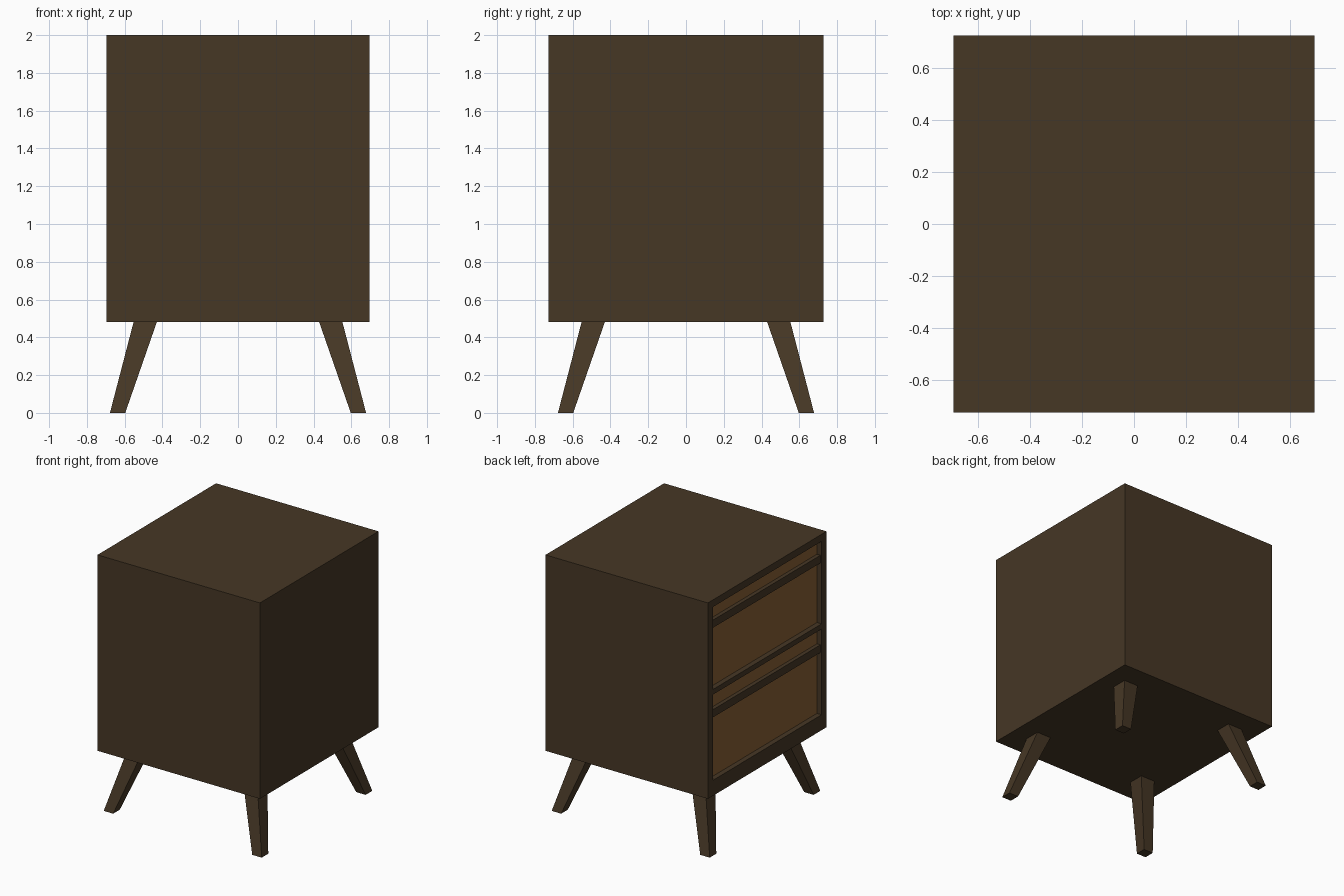
import bpy, bmesh
from mathutils import Vector

old = bpy.data.objects.get("Cube")
if old:
    bpy.data.objects.remove(old, do_unlink=True)


def material(name, colour):
    mat = bpy.data.materials.new(name)
    mat.use_nodes = True
    mat.diffuse_color = (*colour, 1)
    mat.node_tree.nodes["Principled BSDF"].inputs["Base Color"].default_value = (*colour, 1)
    return mat


dark_wood = material("dark walnut", (0.061, 0.038, 0.0185))
warm_wood = material("warm brown wood", (0.242, 0.114, 0.034))


def box(name, low, high, mat):
    """Box between two opposite corners."""
    low, high = Vector(low), Vector(high)
    bm = bmesh.new()
    bmesh.ops.create_cube(bm, size=1)
    for v in bm.verts:
        v.co = (low + high) / 2 + v.co * (high - low)
    mesh = bpy.data.meshes.new(name)
    bm.to_mesh(mesh)
    bm.free()
    mesh.materials.append(mat)
    obj = bpy.data.objects.new(name, mesh)
    bpy.context.collection.objects.link(obj)
    return obj


W, D = 0.697, 0.727          # half width and half depth
BASE, TOP = 0.48, 2.0
SIDE = D - 0.06              # inner face of the side panels
RECESS = 0.04

# Cabinet body, its drawer side faces -x
cabinet = box("cabinet", (-W, -D, BASE), (W, D, TOP), dark_wood)

# Drawer openings, fronts and full-width pulls: (name, bottom, top, pull bottom)
drawers = [("lower", 0.60, 1.265, 1.08), ("upper", 1.305, 1.945, 1.775)]
for name, z0, z1, pull in drawers:
    cutter = box(name + "_opening_cutter", (-W - 0.1, -SIDE, z0), (-W + 0.07, SIDE, z1), dark_wood)
    cutter.hide_render = True
    cutter.hide_set(True)
    cut = cabinet.modifiers.new(name + " opening", 'BOOLEAN')
    cut.operation = 'DIFFERENCE'
    cut.solver = 'EXACT'
    cut.object = cutter
    box(name + "_drawer_front", (-W + RECESS, -SIDE, z0), (-W + 0.07, SIDE, z1), warm_wood)
    box(name + "_drawer_pull", (-W + 0.01, -SIDE, pull), (-W + RECESS, SIDE, pull + 0.06), dark_wood)

# Splayed tapered legs: inner and outer offsets at the top and at the foot
for sx, side in ((-1, "right"), (1, "left")):
    for sy, end in ((-1, "front"), (1, "back")):
        leg = box(f"{end}_{side}_leg", (-1, -1, 0), (1, 1, BASE), dark_wood)
        for v in leg.data.vertices:
            inner, outer = (0.43, 0.553) if v.co.z > 0.1 else (0.597, 0.678)
            v.co.x = sx * (outer if v.co.x * sx > 0 else inner)
            v.co.y = sy * (outer if v.co.y * sy > 0 else inner)
